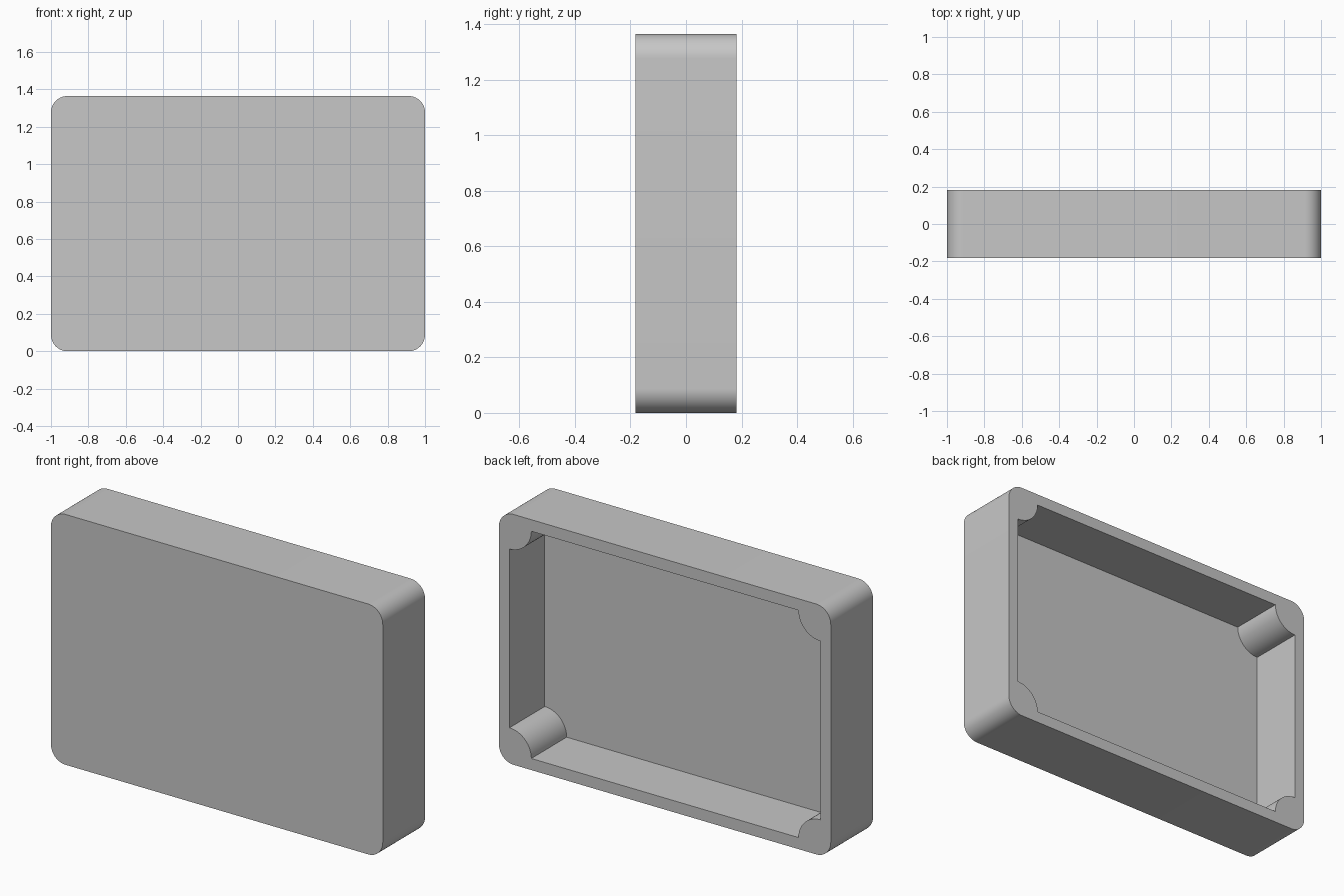
import bpy
import bmesh
from math import cos, sin, pi, radians

if "Cube" in bpy.data.objects:
    bpy.data.objects.remove(bpy.data.objects["Cube"], do_unlink=True)

WIDTH, DEPTH, HEIGHT = 2.0, 0.364, 1.364
WALL, FLOOR = 0.063, 0.06
CORNER_RADIUS, POST_RADIUS = 0.088, 0.132
STEPS = 16

grey = bpy.data.materials.new("plain grey")
grey.use_nodes = True
colour = (0.57, 0.57, 0.57, 1)
grey.diffuse_color = colour
grey.node_tree.nodes["Principled BSDF"].inputs["Base Color"].default_value = colour


def outline(half_x, half_z, radius, scooped):
    """Rectangle whose corners are rounded outwards or scooped inwards."""
    points = []
    for i, (sx, sz) in enumerate([(1, 1), (-1, 1), (-1, -1), (1, -1)]):
        inset = 0 if scooped else radius
        start = i * pi / 2 + (1.5 * pi if scooped else 0)
        turn = -pi / 2 if scooped else pi / 2
        for k in range(STEPS + 1):
            a = start + turn * k / STEPS
            points.append((sx * (half_x - inset) + radius * cos(a),
                           sz * (half_z - inset) + radius * sin(a)))
    return points


def prism(name, points, y0, y1):
    """Extrude an outline in x and z from y0 to y1."""
    bm = bmesh.new()
    face = bm.faces.new([bm.verts.new((x, y0, z + HEIGHT / 2)) for x, z in points])
    new = bmesh.ops.extrude_face_region(bm, geom=[face])["geom"]
    for v in new:
        if isinstance(v, bmesh.types.BMVert):
            v.co.y = y1
    # the starting face remains as the closing cap
    bmesh.ops.recalc_face_normals(bm, faces=bm.faces)
    mesh = bpy.data.meshes.new(name)
    bm.to_mesh(mesh)
    bm.free()
    obj = bpy.data.objects.new(name, mesh)
    bpy.context.collection.objects.link(obj)
    mesh.materials.append(grey)
    return obj


# Rounded outer shell
shell = prism("enclosure_shell",
              outline(WIDTH / 2, HEIGHT / 2, CORNER_RADIUS, False),
              -DEPTH / 2, DEPTH / 2)

# Cavity open to the back, leaving a round post in each corner
cavity = prism("cavity_cutter",
               outline(WIDTH / 2 - WALL, HEIGHT / 2 - WALL, POST_RADIUS, True),
               -DEPTH / 2 + FLOOR, DEPTH / 2 + 0.1)
cavity.hide_render = True

cut = shell.modifiers.new("cavity", 'BOOLEAN')
cut.operation = 'DIFFERENCE'
cut.solver = 'EXACT'
cut.object = cavity

bpy.ops.object.select_all(action='DESELECT')
shell.select_set(True)
bpy.context.view_layer.objects.active = shell
bpy.ops.object.modifier_apply(modifier=cut.name)
bpy.data.objects.remove(cavity, do_unlink=True)

# Smooth the round corners, keep the edges sharp
bpy.ops.object.shade_smooth_by_angle(angle=radians(30))
